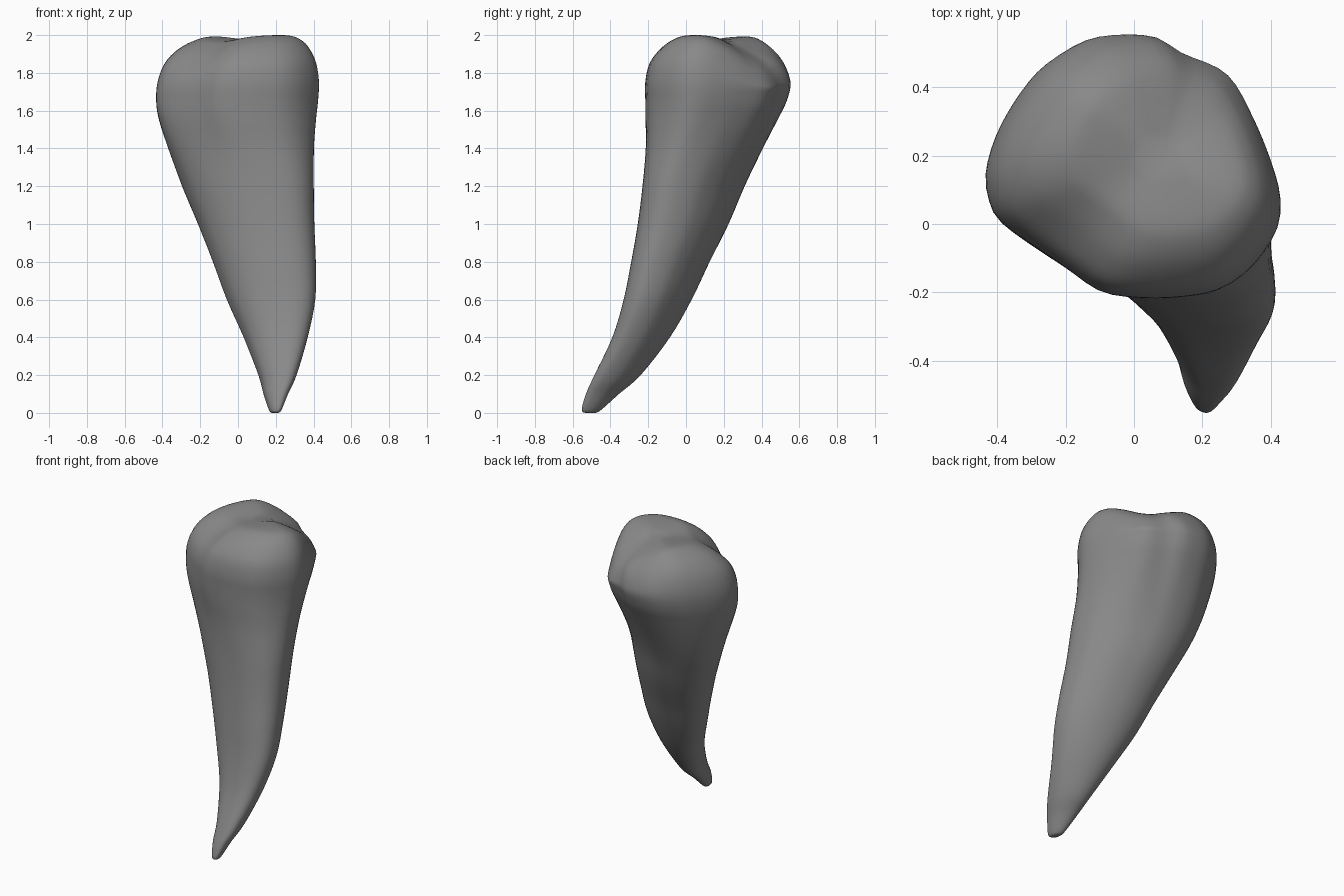
import bpy, bmesh, math

if "Cube" in bpy.data.objects:
    bpy.data.objects.remove(bpy.data.objects["Cube"])

SEG = 64
# z, x min, x max, y min, y max of each cross-section, root tip to crown
RINGS = [
    (0.000, 0.180, 0.212, -0.530, -0.480),
    (0.015, 0.164, 0.230, -0.552, -0.450),
    (0.10, 0.135, 0.265, -0.530, -0.355),
    (0.20, 0.108, 0.310, -0.485, -0.240),
    (0.40, 0.030, 0.369, -0.390, -0.085),
    (0.60, -0.060, 0.409, -0.330, 0.030),
    (0.80, -0.135, 0.412, -0.290, 0.125),
    (1.00, -0.215, 0.404, -0.255, 0.225),
    (1.20, -0.300, 0.401, -0.230, 0.310),
    (1.40, -0.375, 0.402, -0.212, 0.405),
    (1.55, -0.420, 0.413, -0.212, 0.480),
    (1.65, -0.433, 0.424, -0.213, 0.528),
    (1.75, -0.425, 0.429, -0.213, 0.548),
    (1.85, -0.388, 0.418, -0.190, 0.540),
    (1.93, -0.315, 0.390, -0.130, 0.515),
    (1.98, -0.225, 0.350, -0.060, 0.470),
    (2.00, -0.150, 0.290, 0.010, 0.400),
    (2.003, 0.010, 0.140, 0.130, 0.240),
]
# Crown outline seen from above, counter-clockwise from the right-most point
CROWN = [(.43, .06), (.41, .16), (.35, .31), (.27, .44), (.14, .50), (.05, .55),
         (-.10, .55), (-.20, .51), (-.30, .43), (-.39, .29), (-.43, .16),
         (-.415, .06), (-.37, .0), (-.20, -.12), (-.10, -.19), (0, -.21),
         (.12, -.21), (.24, -.19), (.335, -.13), (.41, -.03)]


def catmull(a, b, c, d, t):
    return tuple(0.5 * (2 * q + (r - p) * t + (2 * p - 5 * q + 4 * r - s) * t * t
                        + (3 * q - p - 3 * r + s) * t ** 3)
                 for p, q, r, s in zip(a, b, c, d))


def smooth(a, b, v):
    t = min(1, max(0, (v - a) / (b - a)))
    return t * t * (3 - 2 * t)


def spow(v, e):
    return math.copysign(abs(v) ** e, v)


# Crown outline resampled by angle in its unit box
unit = [(x / .43, (y - .17) / .38) for x, y in CROWN]
n = len(unit)
fine = []
for i in range(n):
    for k in range(24):
        fine.append(catmull(unit[i - 1], unit[i], unit[(i + 1) % n], unit[(i + 2) % n], k / 24))


def crown_point(t):
    return max(fine, key=lambda p: (p[0] * math.cos(t) + p[1] * math.sin(t)) / math.hypot(*p))


# Root outline is a tilted oval, fuller on its front half
crown, root = [], []
for i in range(SEG):
    t = 2 * math.pi * i / SEG
    crown.append(crown_point(t - .25))
    x, y = math.cos(t), math.sin(t - .41)
    e = 1 - 0.14 * smooth(0.3, -0.4, y)
    root.append((spow(x, e), spow(y, e)))

# Smooth the section table along the height
sections = []
m = len(RINGS)
for i in range(m - 1):
    for k in range(4):
        sections.append(catmull(RINGS[max(i - 1, 0)], RINGS[i], RINGS[i + 1],
                                RINGS[min(i + 2, m - 1)], k / 4))
sections.append(RINGS[-1])


def bite(x, y, z):
    # Shallow valley between the two cusps, and a slope down to the back right
    s, r = (y - x) / math.sqrt(2), (x + y) / math.sqrt(2)
    depth = 0.03 + 0.30 * (r - 0.15) ** 2
    drop = depth * math.exp(-((s - 0.12) / 0.15) ** 2)
    drop += 0.11 * smooth(0.2, 0.5, 0.57 * x + 0.82 * y)
    return z - drop * smooth(1.65, 1.97, z)


# Loft the tooth
bm = bmesh.new()
loops = []
for z, x0, x1, y0, y1 in sections:
    w = 0.2 * smooth(0.3, 1.2, z) + 0.8 * smooth(1.15, 1.68, z)
    loop = []
    for c, e in zip(crown, root):
        u, v = (c[j] * w + e[j] * (1 - w) for j in (0, 1))
        x = (x0 + x1) / 2 + u * (x1 - x0) / 2
        y = (y0 + y1) / 2 + v * (y1 - y0) / 2
        loop.append(bm.verts.new((x, y, max(0, bite(x, y, z)))))
    loops.append(loop)
for a, b in zip(loops, loops[1:]):
    for i in range(SEG):
        j = (i + 1) % SEG
        bm.faces.new((a[i], a[j], b[j], b[i]))
bm.faces.new(loops[0][::-1])
bm.faces.new(loops[-1])
# Soften the crown
top = [v for v in bm.verts if v.co.z > 1.7]
for _ in range(6):
    bmesh.ops.smooth_vert(bm, verts=top, factor=0.4, use_axis_z=True)
bmesh.ops.recalc_face_normals(bm, faces=bm.faces)
for f in bm.faces:
    f.smooth = True
me = bpy.data.meshes.new("tooth")
bm.to_mesh(me)
bm.free()
# Bring the cusps to full height
peak = max(v.co.z for v in me.vertices)
for v in me.vertices:
    v.co.z += (2 - peak) * smooth(1.4, 1.9, v.co.z)
bpy.context.collection.objects.link(bpy.data.objects.new("tooth", me))

# Dark grey surface
mat = bpy.data.materials.new("dark_grey")
mat.diffuse_color = (0.25, 0.25, 0.25, 1)
mat.use_nodes = True
mat.node_tree.nodes["Principled BSDF"].inputs["Base Color"].default_value = mat.diffuse_color
me.materials.append(mat)
